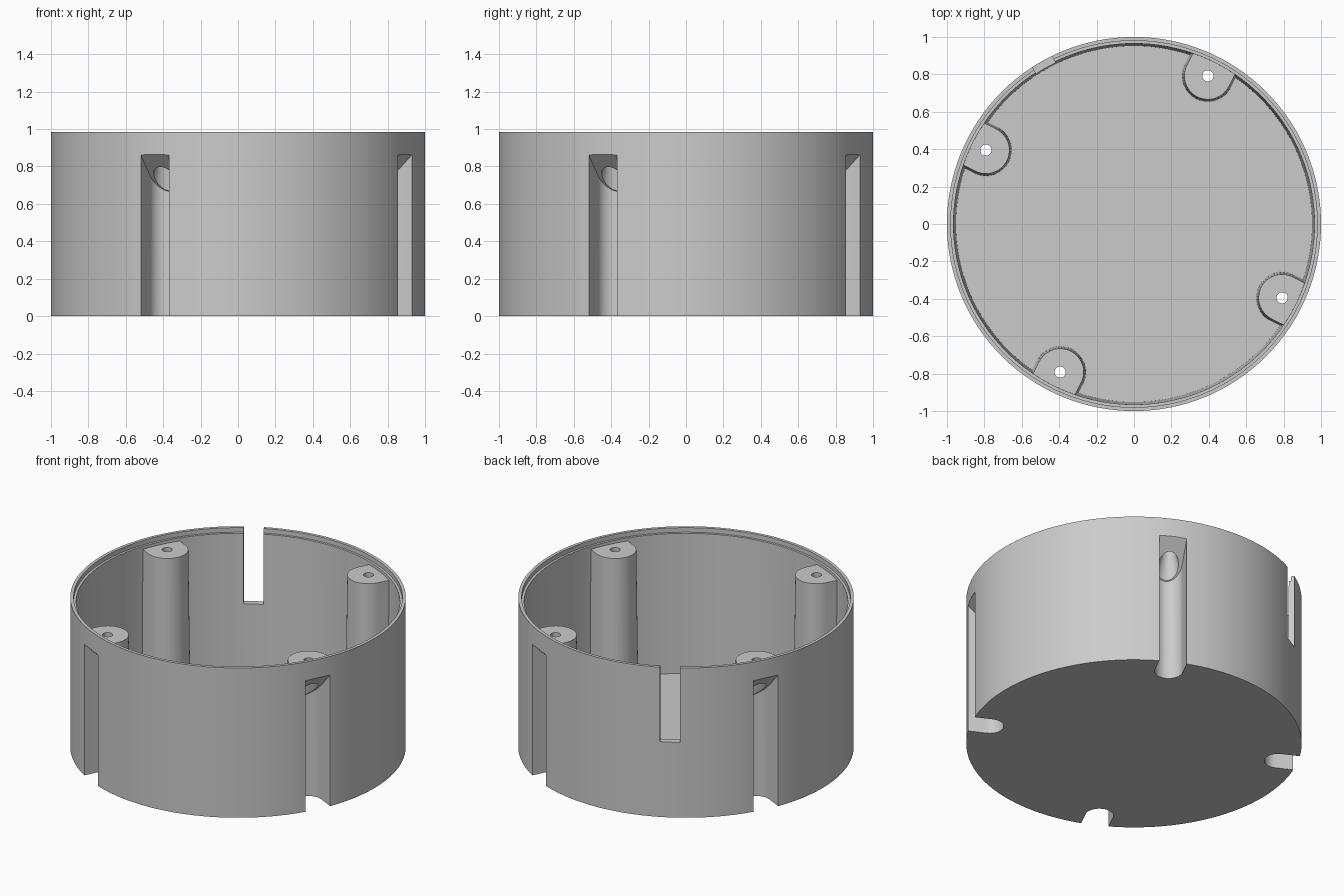
import bpy, bmesh, math
from mathutils import Matrix

if "Cube" in bpy.data.objects:
    bpy.data.objects.remove(bpy.data.objects["Cube"])

SEG = 128
POST_R = 0.885                                   # radius of the screw post circle
POST_ANGLES = [math.radians(63.5 + 90 * k) for k in range(4)]

grey = bpy.data.materials.new("grey plastic")
grey.diffuse_color = (0.6, 0.6, 0.6, 1)
grey.use_nodes = True
grey.node_tree.nodes["Principled BSDF"].inputs["Base Color"].default_value = grey.diffuse_color


def finish(name, bm, angle=0.0):
    bmesh.ops.recalc_face_normals(bm, faces=bm.faces)
    bm.transform(Matrix.Rotation(angle, 4, 'Z'))
    mesh = bpy.data.meshes.new(name)
    bm.to_mesh(mesh)
    bm.free()
    mesh.materials.append(grey)
    obj = bpy.data.objects.new(name, mesh)
    bpy.context.collection.objects.link(obj)
    return obj


def revolve(name, profile, seg, offset=0.0, angle=0.0):
    """Solid of revolution from (radius, z) points; end points may lie on the axis."""
    bm = bmesh.new()
    rings = []
    for r, z in profile:
        if r == 0:
            rings.append([bm.verts.new((offset, 0, z))] * seg)
        else:
            rings.append([bm.verts.new((offset + r * math.cos(2 * math.pi * i / seg),
                                        r * math.sin(2 * math.pi * i / seg), z))
                          for i in range(seg)])
    for a, b in zip(rings, rings[1:]):
        for i in range(seg):
            j = (i + 1) % seg
            bm.faces.new(dict.fromkeys((a[i], a[j], b[j], b[i])))
    return finish(name, bm, angle)


def u_outline(radius, outer, steps=24):
    """U shape, rounded towards the centre and open to the wall."""
    arc = [math.pi / 2 + math.pi * i / steps for i in range(steps + 1)]
    pts = [(POST_R + radius * math.cos(t), radius * math.sin(t)) for t in arc]
    return pts + [(outer, -radius), (outer, radius)]


def u_prism(name, r_low, r_high, outer, z_low, z_high, angle):
    """Loft between two U outlines; z_high is a function of radial distance."""
    bm = bmesh.new()
    low = [bm.verts.new((x, y, z_low)) for x, y in u_outline(r_low, outer)]
    high = [bm.verts.new((x, y, z_high(x))) for x, y in u_outline(r_high, outer)]
    n = len(low)
    for i in range(n):
        j = (i + 1) % n
        bm.faces.new((low[i], low[j], high[j], high[i]))
    bm.faces.new(low[::-1])
    bm.faces.new(high)
    return finish(name, bm, angle)


def combine(target, tool, operation):
    mod = target.modifiers.new(operation.lower(), 'BOOLEAN')
    mod.operation = operation
    mod.solver = 'EXACT'
    mod.object = tool
    bpy.context.view_layer.objects.active = target
    bpy.ops.object.modifier_apply(modifier=mod.name)
    bpy.data.objects.remove(tool)


# Round box: floor, drafted inner wall and stepped rim
box = revolve("round_box", [(0, 0), (1, 0), (1, 0.985), (0.98, 0.985), (0.98, 0.955),
                            (0.965, 0.955), (0.952, 0.04), (0, 0.04)], SEG)

# Tapered screw posts joined to the wall
for a in POST_ANGLES:
    combine(box, u_prism("screw_post", 0.138, 0.126, 0.976, 0.02, lambda x: 0.935, a), 'UNION')

for a in POST_ANGLES:
    # Outside slot with a roof sloping down towards the centre
    combine(box, u_prism("screw_slot", 0.084, 0.084, 1.1, -0.1, lambda x: x - 0.135, a),
            'DIFFERENCE')
    # Tapered screw head seat and through hole
    combine(box, revolve("screw_hole", [(0, 0.62), (0.079, 0.62), (0.079, 0.68), (0.03, 0.865),
                                        (0.03, 1.0), (0, 1.0)], 32, POST_R, a), 'DIFFERENCE')

# Cable notch cut down from the rim
bm = bmesh.new()
bmesh.ops.create_cube(bm, size=1, matrix=Matrix.Translation((0.98, 0, 0.795))
                      @ Matrix.Diagonal((0.3, 0.12, 0.6, 1)))
combine(box, finish("cable_notch", bm, math.radians(119.5)), 'DIFFERENCE')

# Smooth round surfaces with crisp edges
bpy.ops.object.select_all(action='DESELECT')
box.select_set(True)
bpy.context.view_layer.objects.active = box
bpy.ops.object.shade_smooth_by_angle(angle=math.radians(30))
